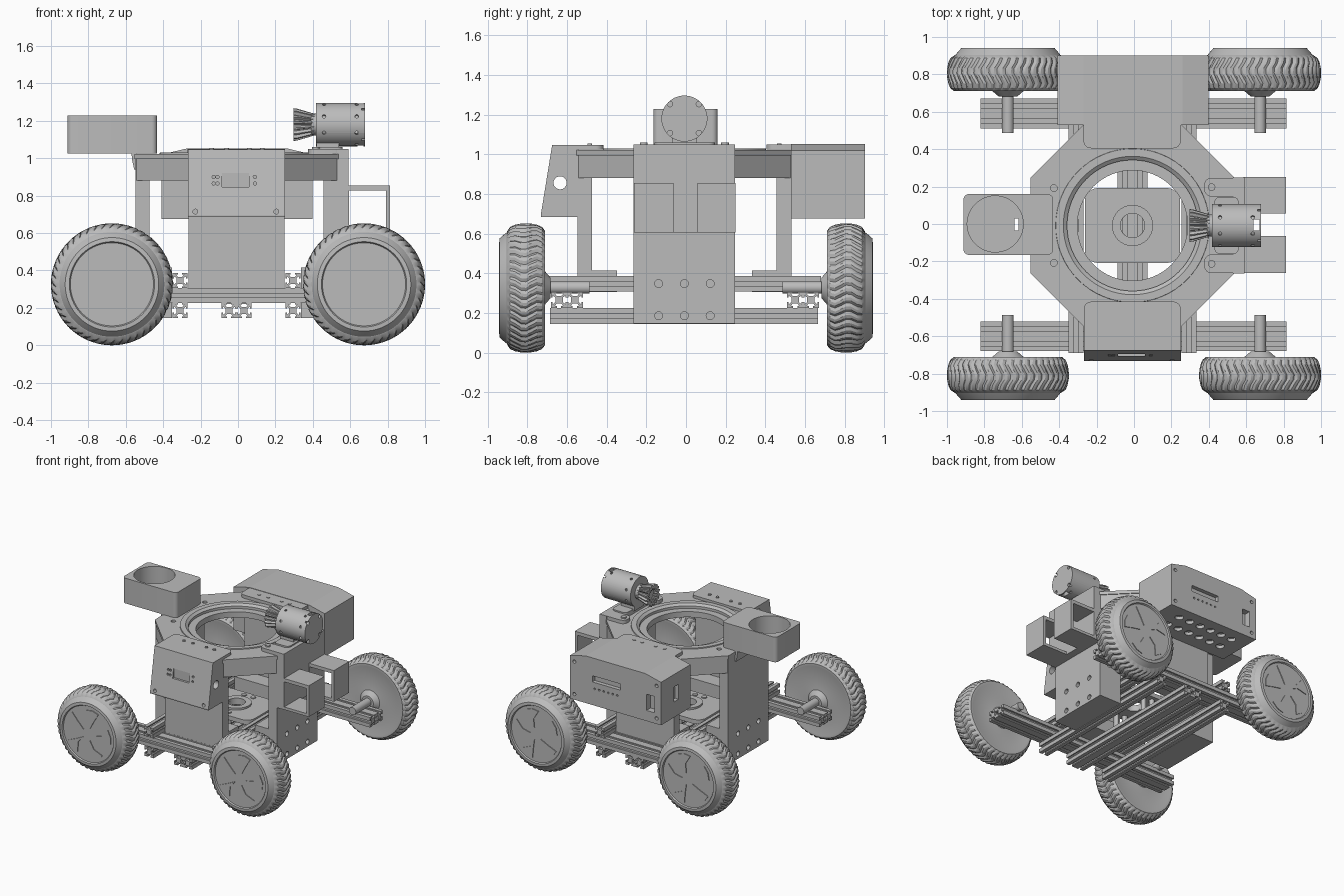
import bpy, bmesh, math
from mathutils import Matrix, Vector

cube = bpy.data.objects.get("Cube")
if cube:
    bpy.data.objects.remove(cube, do_unlink=True)

grey = bpy.data.materials.new("plain grey")
grey.use_nodes = True
colour = (0.5, 0.5, 0.5, 1)
grey.diffuse_color = colour
grey.node_tree.nodes["Principled BSDF"].inputs["Base Color"].default_value = colour

CX, CY = -0.008, -0.008          # body centre
HALF, SIDE = 0.54, 0.256         # body half size, wall half width
AXES = {"X": (1, 2, 0), "Y": (0, 2, 1), "Z": (0, 1, 2)}


def finish(name, bm, smooth=False):
    bmesh.ops.remove_doubles(bm, verts=bm.verts, dist=1e-5)
    bmesh.ops.recalc_face_normals(bm, faces=bm.faces)
    me = bpy.data.meshes.new(name)
    bm.to_mesh(me)
    bm.free()
    me.materials.append(grey)
    ob = bpy.data.objects.new(name, me)
    bpy.context.collection.objects.link(ob)
    if smooth:
        soften(ob)
    return ob


def soften(ob):
    bpy.ops.object.select_all(action="DESELECT")
    ob.select_set(True)
    bpy.context.view_layer.objects.active = ob
    bpy.ops.object.shade_smooth_by_angle(angle=0.4)


def prism(name, pts, axis, a, b, smooth=False):
    """Extrude a flat outline along an axis from a to b."""
    u, v, w = AXES[axis]
    bm = bmesh.new()
    ring = []
    for p in pts:
        co = [0, 0, 0]
        co[u], co[v], co[w] = p[0], p[1], a
        ring.append(bm.verts.new(co))
    face = bm.faces.new(ring)
    new = bmesh.ops.extrude_face_region(bm, geom=[face], use_keep_orig=True)["geom"]
    shift = Vector([0, 0, 0])
    shift[w] = b - a
    bmesh.ops.translate(bm, vec=shift, verts=[g for g in new if isinstance(g, bmesh.types.BMVert)])
    return finish(name, bm, smooth)


def box(name, x0, x1, y0, y1, z0, z1):
    return prism(name, [(x0, y0), (x1, y0), (x1, y1), (x0, y1)], "Z", z0, z1)


def rounded(name, x0, x1, y0, y1, z0, z1, r):
    pts = []
    for k, (x, y) in enumerate([(x1 - r, y1 - r), (x0 + r, y1 - r), (x0 + r, y0 + r), (x1 - r, y0 + r)]):
        for i in range(7):
            a = (k + i / 6) * math.pi / 2
            pts.append((x + r * math.cos(a), y + r * math.sin(a)))
    return prism(name, pts, "Z", z0, z1, True)


def rod(name, axis, cu, cv, r, a, b, n=24):
    turn = [2 * math.pi * i / n for i in range(n)]
    return prism(name, [(cu + r * math.cos(t), cv + r * math.sin(t)) for t in turn], axis, a, b, True)


def lathe(name, profile, segs, place, closed=False, shape=None):
    """Spin (radius, height) points; shape may alter radius and angle."""
    bm = bmesh.new()
    rings = []
    for r, t in profile:
        ring = []
        for j in range(segs):
            rr, off = shape(r, t, j) if shape else (r, 0)
            a = 2 * math.pi * j / segs + off
            ring.append(bm.verts.new(place @ Vector((rr * math.cos(a), rr * math.sin(a), t))))
        rings.append(ring)
    for i in range(len(rings) if closed else len(rings) - 1):
        p, q = rings[i], rings[(i + 1) % len(rings)]
        for j in range(segs):
            k = (j + 1) % segs
            bm.faces.new([p[j], p[k], q[k], q[j]])
    bmesh.ops.dissolve_degenerate(bm, edges=bm.edges, dist=1e-6)
    return finish(name, bm, True)


def cut(ob, cutters, smooth=False):
    for c in cutters:
        c.hide_render = True
        m = ob.modifiers.new("cut", "BOOLEAN")
        m.operation, m.solver, m.object = "DIFFERENCE", "EXACT", c
    dg = bpy.context.evaluated_depsgraph_get()
    me = bpy.data.meshes.new_from_object(ob.evaluated_get(dg))
    ob.modifiers.clear()
    ob.data = me
    for c in cutters:
        bpy.data.objects.remove(c, do_unlink=True)
    if smooth:
        soften(ob)


# Slotted frame rails
def rail(name, axis, cu, cv, a, b):
    side = [(-.04, .04), (-.011, .04), (-.011, .032), (-.022, .032), (-.012, .019),
            (.012, .019), (.022, .032), (.011, .032), (.011, .04)]
    pts = []
    for k in range(4):
        c, s = round(math.cos(k * math.pi / 2)), round(math.sin(k * math.pi / 2))
        pts += [(cu + x * c + y * s, cv - x * s + y * c) for x, y in side]
    prism(name, pts, axis, a, b)


for x in (-.31, -.048, .032, .293):
    rail("lower_rail", "Y", x, .185, -.685, .665)
for x in (-.31, .293):
    rail("upper_rail", "Y", x, .347, -.69, .68)
for y in (-.64, -.56, .55, .63):
    rail("cross_rail", "X", y, .266, -.82, .815)


# Wheels with wavy tread, hub cap and axle
def tread(r, t, j):
    groove = .009 if r > .3 and j % 3 == 0 else 0
    return r - groove, .05 * math.sin(t * 45) if r > .25 else 0


WHEEL = [(0, -.03), (.05, -.03), (.085, 0), (.23, .012), (.27, 0), (.29, 0), (.308, .014), (.319, .04),
         (.325, .07), (.326, .095), (.325, .12), (.319, .15), (.308, .175), (.285, .19), (.28, .192),
         (.27, .205), (.25, .228), (.228, .23), (.222, .22), (0, .22)]
for sx in (-1, 1):
    for sy in (-1, 1):
        x, y = sx * .674, sy * .712
        place = Matrix.Translation((x, y, .326)) @ Matrix.Rotation(-sy * math.pi / 2, 4, "X")
        lathe("wheel", WHEEL, 132, place, shape=tread)
        rod("axle", "Y", x, .328, .031, y, sy * .487)
        for k in range(5):
            blade = []
            for r, a in ((.05, 0), (.12, .12), (.19, .42), (.2, .12), (.2, -.15), (.12, -.1)):
                a += k * math.tau / 5
                blade.append((x + r * math.cos(a), .326 + r * math.sin(a)))
            prism("cap_blade", blade, "Y", y + sy * .219, y + sy * .226)

# Four body walls, with bolt holes in the side feet
for s in (-1, 1):
    yo, yi = CY + s * HALF, CY + s * (HALF - .075)
    lo, hi = CX - SIDE, CX + SIDE
    box("end_wall", lo, hi, min(yo, yi), max(yo, yi), .305, 1.0)
    foot = CY + s * .34
    box("end_foot", lo, hi, min(yo, foot), max(yo, foot), .305, .415)
    xo, xi, xf = CX + s * HALF, CX + s * (HALF - .075), CX + s * .345
    wall = prism("side_wall", [(xo, .146), (xf, .146), (xf, .415), (xi, .415), (xi, 1.0), (xo, 1.0)],
                 "Y", CY - SIDE, CY + SIDE)
    cut(wall, [rod("hole", "X", CY + dy, z, .02, xo - .03, xo + .03, 16)
               for dy in (-.13, 0, .13) for z in (.186, .348)])


# Octagonal deck, skirt and bearing ring
def octagon(h, s):
    return [(CX + x, CY + y) for x, y in
            ((h, -s), (h, s), (s, h), (-s, h), (-h, s), (-h, -s), (-s, -h), (s, -h))]


deck = prism("deck", octagon(HALF + .005, SIDE), "Z", .995, 1.022)
cut(deck, [rod("hole", "Z", CX, CY, .40, .9, 1.1, 64)]
    + [rod("bolt", "Z", CX + a * .42, CY + b * .2, .018, .9, 1.1, 12) for a in (-1, 1) for b in (-1, 1)])
skirt = prism("skirt", octagon(HALF - .004, SIDE), "Z", .88, .995)
cut(skirt, [prism("inside", octagon(HALF - .075, SIDE - .03), "Z", .8, 1.1)])
lathe("bearing_ring", [(.295, .95), (.295, .995), (.35, .995), (.35, 1.015), (.37, 1.03), (.41, 1.03),
                       (.415, 1.0), (.415, .95)], 64, Matrix.Translation((CX, CY, 0)), closed=True)

# Centre plate on standoffs
plate = rounded("centre_plate", CX - .255, CX + .255, CY - .2, CY + .2, .36, .395, .07)
cut(plate, [rod("hole", "Z", CX, CY, .065, .3, .5)], True)
lathe("centre_hub", [(.065, .37), (.065, .41), (.11, .41), (.11, .37)], 32,
      Matrix.Translation((CX, CY, 0)), closed=True)
for dx in (-.04, .04):
    for dy in (-.155, .155):
        rod("standoff", "Z", CX + dx, CY + dy, .02, .22, .402, 12)

# Front control box with slanted face
front = prism("front_box", [(-.73, .685), (-.54, .685), (-.54, 1.025), (-.52, 1.025), (-.52, 1.046),
                            (-.675, 1.046), (-.732, .695)], "X", -.268, .25)
cut(front, [rod("port", "X", -.635, .856, .033, -.4, .4),
            box("screen", -.085, .06, -.76, -.69, .845, .92),
            box("window", -.045, .025, -.63, -.57, 1.03, 1.1)]
    + [rod("screw", "Y", x, .715, .013, -.8, -.7, 12) for x in (-.228, .205)]
    + [rod("button", "Y", x, z, .009, -.8, -.68, 8) for x in (-.13, -.11, .09) for z in (.865, .9)])
rounded("front_lip", -.268, .25, -.66, -.415, 1.024, 1.046, .04)

# Rear electronics box with slot, socket and connector holes
rear = prism("rear_box", [(-.41, .675), (.398, .675), (.398, 1.02), (.26, 1.053), (-.27, 1.053), (-.41, 1.02)],
             "Y", .53, .902)
cut(rear, [box("slot", -.05, .2, .87, .95, .86, .91), box("socket", -.35, -.28, .85, .95, .76, .89),
           box("side_slot", -.45, -.38, .68, .74, .8, .92)]
    + [rod("connector", "Z", -.27 + i * .1, y, .032, .6, .7, 16) for i in range(6) for y in (.66, .79)]
    + [rod("screw", "Y", x, z, .014, .87, .95, 12) for x in (-.37, .36) for z in (.72, .98)]
    + [rod("light", "Y", -.02 + i * .04, .81, .008, .88, .95, 8) for i in range(6)])
rounded("rear_lip", -.27, .25, .405, .6, 1.024, 1.05, .04)
for y, xs in ((-.485, (-.14, -.06, .06, .13)), (.47, (-.14, -.06, .06, .13))):
    for x in xs:
        rod("lip_screw", "Z", x, y, .012, 1.04, 1.054, 12)

# Cup holder on the right side
holder = rounded("cup_holder", -.912, -.432, -.165, .16, 1.026, 1.228, .03)
cut(holder, [rod("pocket", "Z", -.742, 0, .15, 1.045, 1.3, 48),
             box("slot", -.64, -.618, -.035, .03, 1.0, 1.3)], True)
prism("holder_bracket", [(-.57, 1.03), (-.565, .985), (-.555, .94), (-.54, .94), (-.54, 1.03)],
      "Y", -.165, .16)

# Cover and two square sleeves on the left side
box("side_cover", .53, .592, CY - SIDE, CY + SIDE, .605, 1.05)
for y0, y1 in ((-.262, -.063), (.057, .25)):
    sleeve = box("sleeve", .585, .812, y0, y1, .605, .855)
    cut(sleeve, [box("opening", .594, .79, y0 - .1, y1 + .1, .627, .828)])
for s in (-1, 1):
    y = CY + s * .205
    rounded("cover_ear", .375, .56, y - .05, y + .05, 1.02, 1.05, .04)
    rod("ear_screw", "Z", .415, y, .02, 1.04, 1.06, 16)
rounded("motor_foot", .43, .56, -.16, .145, 1.02, 1.06, .03)
box("motor_stand", .42, .54, -.07, .055, 1.045, 1.12)

# Motor with drilled casing and fluted nozzle
MZ = 1.18
motor = rod("motor", "X", CY, MZ, .116, .418, .68, 48)
drills = [box("slot", .64, .67, -.035, .025, 1.0, 1.4)]
for x in (.46, .635):
    for k in range(8):
        place = (Matrix.Translation((x, CY, MZ)) @ Matrix.Rotation((k + .5) * math.pi / 4, 4, "X")
                 @ Matrix.Translation((0, 0, .116)))
        d = rod("drill", "Z", 0, 0, .01, -.015, .03, 10)
        d.data.transform(place)
        drills.append(d)
for a in (-1, 1):
    for b in (-1, 1):
        drills.append(rod("screw", "X", CY + a * .073, MZ + b * .073, .014, .66, .7, 12))
cut(motor, drills, True)
rod("motor_neck", "X", CY, MZ, .058, .39, .43, 32)
lathe("nozzle", [(0, .33), (.05, .33), (.058, .297), (.088, .297), (.086, .315), (.058, .41), (0, .41)], 64,
      Matrix.Translation((0, CY, MZ)) @ Matrix.Rotation(math.pi / 2, 4, "Y"),
      shape=lambda r, t, j: (r - .016 if r > .056 and j % 4 < 2 else r, 0))
